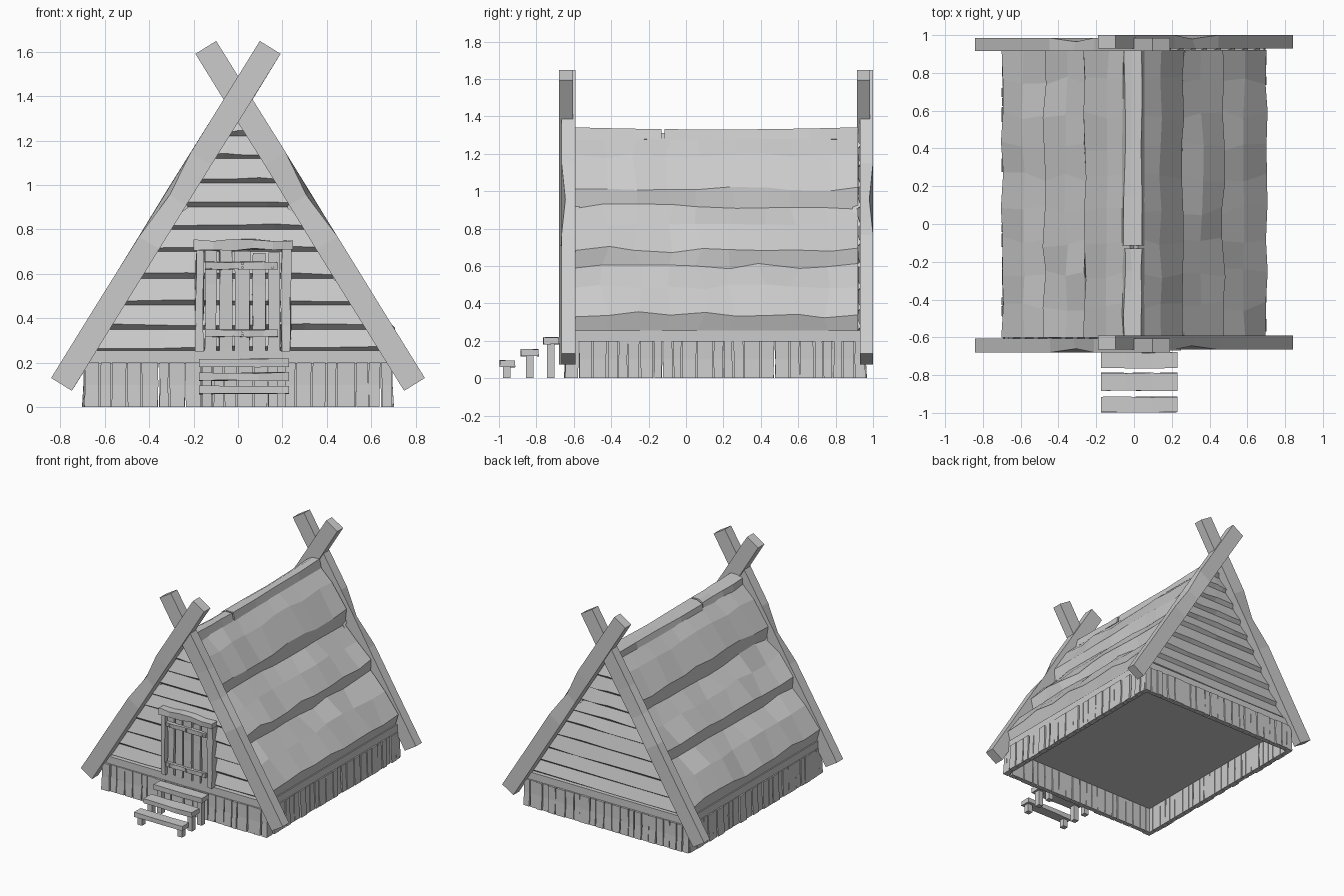
import bpy, bmesh, math, random
from mathutils import Vector

if "Cube" in bpy.data.objects:
    bpy.data.objects.remove(bpy.data.objects["Cube"])

random.seed(7)


def jit(a):
    return random.uniform(-a, a)


def loft(bm, rings):
    """Closed solid through a list of equal-length rings of points."""
    vs = [[bm.verts.new(p) for p in r] for r in rings]
    n = len(rings[0])
    for a, b in zip(vs, vs[1:]):
        for i in range(n):
            bm.faces.new((a[i], a[(i + 1) % n], b[(i + 1) % n], b[i]))
    bm.faces.new(vs[0])
    bm.faces.new(vs[-1][::-1])


def box(bm, x, y, z, j=0.0, axis=2, cuts=1):
    """Box from (min, max) ranges, lofted along an axis, with hand-cut wobble."""
    lim = [x, y, z]
    u, v = [k for k in range(3) if k != axis]
    rings = []
    for i in range(cuts + 1):
        ring = []
        for a, b in ((0, 0), (1, 0), (1, 1), (0, 1)):
            p = [0, 0, 0]
            p[axis] = lim[axis][0] + (lim[axis][1] - lim[axis][0]) * i / cuts
            p[u] = lim[u][a] + jit(j)
            p[v] = lim[v][b] + jit(j)
            ring.append(p)
        rings.append(ring)
    loft(bm, rings)


def finish(bm, name, normals=True):
    if normals:
        bmesh.ops.recalc_face_normals(bm, faces=bm.faces)
    me = bpy.data.meshes.new(name)
    bm.to_mesh(me)
    bm.free()
    ob = bpy.data.objects.new(name, me)
    bpy.context.collection.objects.link(ob)
    return ob


# Floor slab with sill edges
bm = bmesh.new()
box(bm, (-0.685, 0.685), (-0.63, 0.945), (0.195, 0.255))
finish(bm, "floor_sill")


# Skirt of rough vertical planks, one run per side
def skirt_run(bm, start, end, place):
    t = start
    while t < end - 0.01:
        w = min(random.uniform(0.045, 0.09), end - t)
        if end - t - w < 0.03:
            w = end - t
        d = jit(0.005)
        rings = []
        for z in (0, 0.1, 0.2):
            a, b = t + 0.003 + jit(0.003), t + w - 0.003 + jit(0.003)
            o = 0.006 if z == 0 else 0
            rings.append([place(a, 0.0, z), place(b, 0.0, z),
                          place(b, 0.032 + d + o, z), place(a, 0.032 + d + o, z)])
        loft(bm, rings)
        t += w


bm = bmesh.new()
skirt_run(bm, -0.695, 0.695, lambda t, d, z: (t, -0.61 - d, z))
skirt_run(bm, -0.695, 0.695, lambda t, d, z: (t, 0.925 + d, z))
for s in (-1, 1):
    skirt_run(bm, -0.63, 0.95, lambda t, d, z: (s * (0.66 + d), t, z))
finish(bm, "skirt_planks")

# Lapped gable siding, front and back
levels = [0.25, 0.35, 0.46, 0.58, 0.70, 0.80, 0.90, 1.01, 1.12, 1.22, 1.29]
for name, y0, s in (("front_siding", -0.57, -1), ("back_siding", 0.89, 1)):
    bm = bmesh.new()
    for z0, z1 in zip(levels, levels[1:]):
        rings = []
        for i in range(5):
            f = i / 2 - 1
            lo, hi = (1.325 - z0) / 1.617 * f, (1.325 - z1) / 1.617 * f
            k = jit(0.006)
            rings.append([(lo, y0, z0), (lo, y0 + s * 0.018, z0),
                          (lo, y0 + s * 0.045, z0 + 0.02 + k),
                          (hi, y0 + s * 0.018, z1), (hi, y0, z1)])
        loft(bm, rings)
    finish(bm, name)

# Wavy roof slopes, three drooping rows each side
profile = [(0.02, 1.31), (0.14, 1.19), (0.262, 1.02), (0.258, 0.92), (0.36, 0.82),
           (0.475, 0.69), (0.465, 0.60), (0.585, 0.49), (0.70, 0.34), (0.675, 0.25)]
for name, s in (("right_roof", 1), ("left_roof", -1)):
    bm = bmesh.new()
    rows = []
    n = 9
    for i in range(n + 1):
        y = -0.60 + 1.52 * i / n
        row = []
        for k, (x, z) in enumerate(profile):
            a = 0.0 if k in (0, len(profile) - 1) else 0.016
            d = jit(a)
            row.append(bm.verts.new((s * (x + d * 0.6),
                                     y + (jit(0.03) if 0 < i < n else 0),
                                     z + jit(a) + d * 0.4)))
        rows.append(row)
    for a, b in zip(rows, rows[1:]):
        for k in range(len(profile) - 1):
            q = (a[k], a[k + 1], b[k + 1], b[k])
            bm.faces.new(q if s > 0 else q[::-1])
    ob = finish(bm, name, normals=False)
    m = ob.modifiers.new("thickness", 'SOLIDIFY')
    m.thickness = 0.03
    m.offset = -1

# Ridge cap, split in two boards with a broken notch
bm = bmesh.new()
for ya, yb in ((-0.60, -0.13), (-0.115, 0.92)):
    rings = []
    for i in range(5):
        y = ya + (yb - ya) * i / 4
        z = 1.33 + 0.02 * (y - 0.16) ** 2
        rings.append([(-0.06 + jit(0.005), y, 1.27), (-0.05 + jit(0.006), y, z - 0.02),
                      (-0.015 + jit(0.005), y, z), (0.04 + jit(0.004), y, z),
                      (0.055, y, 1.275 + jit(0.005))])
    loft(bm, rings)
finish(bm, "ridge_cap")


# Crossed gable beams with a chipped edge
def beam(name, side, y0, y1):
    bm = bmesh.new()
    a, b = Vector((-0.795, 0.102)), Vector((0.145, 1.62))
    d = (b - a).normalized()
    w = Vector((-d.y, d.x)) * 0.055
    rings = []
    for t, chip in ((0, 0), (0.2, 0), (0.42, 0), (0.55, 0.02), (0.67, 0), (0.85, 0), (1, 0)):
        c = a.lerp(b, t)
        j = 0 if t in (0, 1) else 0.004
        o, i = c + w * (1 + jit(j) * 10), c - w * (1 + jit(j) * 10)
        out = -1 if y0 < 0 else 1
        front, back = (y0, y1) if out < 0 else (y1, y0)
        e = o - w.normalized() * chip
        rings.append([(side * e.x, front - out * chip, e.y), (side * i.x, front, i.y),
                      (side * i.x, back, i.y), (side * o.x, back, o.y)])
    loft(bm, rings)
    finish(bm, name)


beam("front_left_beam", 1, -0.68, -0.605)
beam("front_right_beam", -1, -0.665, -0.59)
beam("back_left_beam", 1, 0.915, 0.985)
beam("back_right_beam", -1, 0.93, 1.0)

# Door planks
bm = bmesh.new()
edges = [-0.155, -0.09, -0.02, 0.06, 0.13, 0.195]
for a, b in zip(edges, edges[1:]):
    box(bm, (a + 0.006, b - 0.006), (-0.632 + jit(0.003), -0.60), (0.25, 0.70 + jit(0.008)), 0.003, 2, 3)
finish(bm, "door_planks")

# Door frame
bm = bmesh.new()
box(bm, (-0.19, -0.155), (-0.65, -0.59), (0.25, 0.715), 0.005, 2, 4)
box(bm, (0.195, 0.237), (-0.65, -0.59), (0.25, 0.715), 0.005, 2, 4)
box(bm, (-0.20, 0.248), (-0.665, -0.59), (0.71, 0.752), 0.006, 0, 5)
finish(bm, "door_frame")

# Door braces and nails
bm = bmesh.new()
nails = bmesh.new()
for z in (0.333, 0.637):
    box(bm, (-0.148, 0.18), (-0.65, -0.625), (z - 0.017, z + 0.017), 0.003, 0, 5)
    for x in (-0.12, 0.02, 0.155):
        for dz in (-0.008, 0.008):
            box(nails, (x - 0.005, x + 0.005), (-0.656, -0.64), (z + dz - 0.005, z + dz + 0.005))
finish(bm, "door_braces")
finish(nails, "door_nails")

# Steps: three treads on pairs of short legs
treads, legs = bmesh.new(), bmesh.new()
for y0, y1, z in ((-1.0, -0.915, 0.095), (-0.885, -0.788, 0.155), (-0.765, -0.68, 0.218)):
    box(treads, (-0.175, 0.23), (y0 + 0.003, y1), (z - 0.036, z), 0.003, 0, 3)
    m = (y0 + y1) / 2
    for x in (-0.14, 0.195):
        box(legs, (x - 0.02, x + 0.02), (m - 0.02, m + 0.02), (0, z - 0.03))
finish(treads, "step_treads")
finish(legs, "step_legs")
